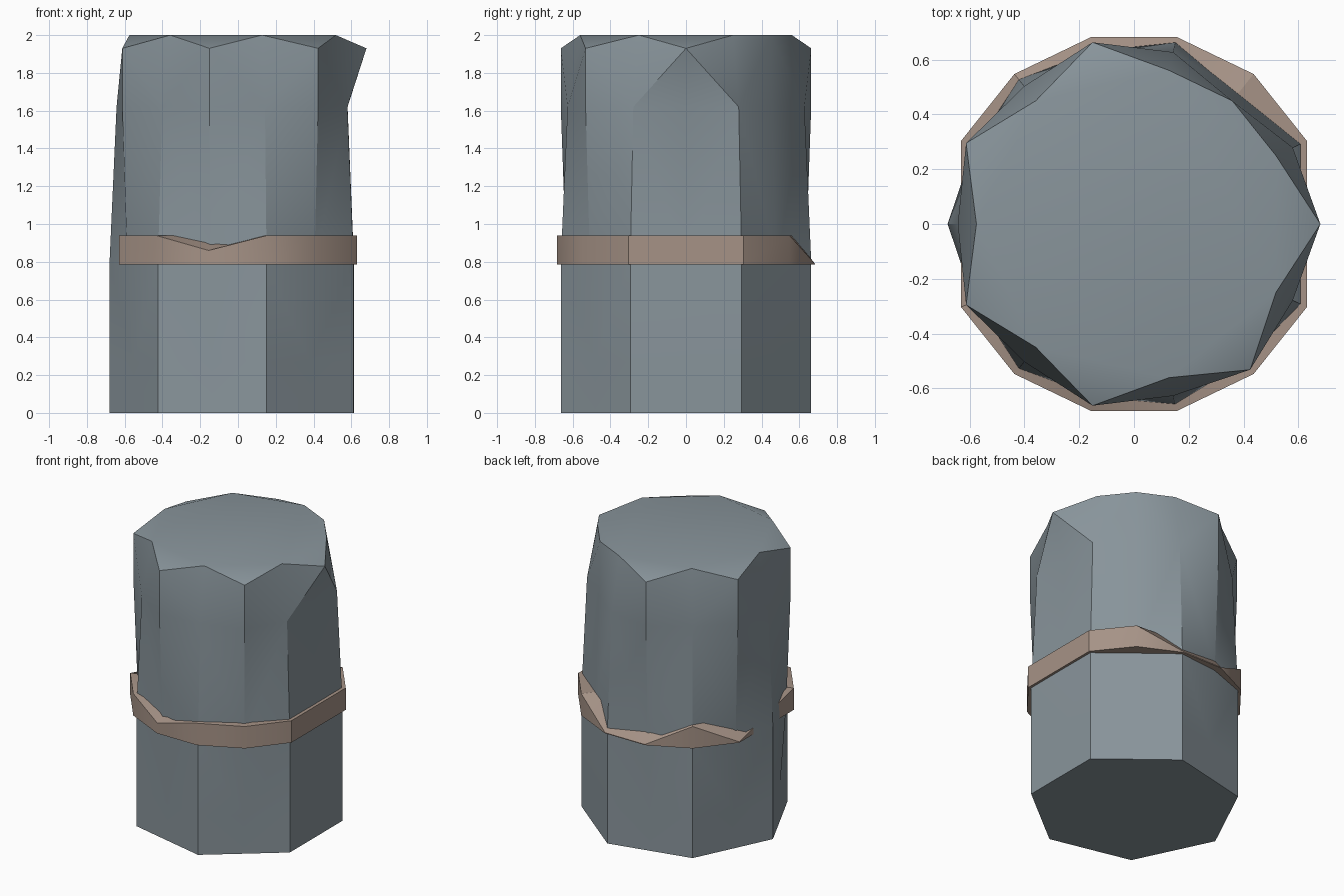
import bpy, bmesh
from math import cos, sin, pi, radians

cube = bpy.data.objects.get("Cube")
if cube:
    bpy.data.objects.remove(cube)

N = 14  # even steps lie on the upper heptagon, odd steps on the lower one


def material(name, rgb):
    m = bpy.data.materials.new(name)
    m.use_nodes = True
    m.diffuse_color = (*rgb, 1)
    m.node_tree.nodes["Principled BSDF"].inputs["Base Color"].default_value = (*rgb, 1)
    return m


def polar(k, r, z):
    a = 2 * pi * k / N
    return (r * cos(a), r * sin(a), z)


def finish(bm, name, mat):
    bmesh.ops.recalc_face_normals(bm, faces=bm.faces)
    mesh = bpy.data.meshes.new(name)
    bm.to_mesh(mesh)
    bm.free()
    mesh.materials.append(mat)
    ob = bpy.data.objects.new(name, mesh)
    bpy.context.collection.objects.link(ob)
    bpy.ops.object.select_all(action='DESELECT')
    ob.select_set(True)
    bpy.context.view_layer.objects.active = ob
    bpy.ops.object.shade_smooth_by_angle(angle=radians(30))
    return ob


stone = material("blue_grey_stone", (0.25, 0.30, 0.33))
leather = material("tan_band", (0.38, 0.29, 0.24))

# Pillar: a heptagon that twists into the opposite heptagon
FLAT = (0, 2)  # upper corners whose columns stay flush with the lower faces
levels = [(0, 0.68, 0.613, 0.613), (0.27, 0.68, 0.613, 0.613),
          (0.8, 0.68, 0.65, 0.614), (1.62, 0.643, 0.68, 0.58)]
bm = bmesh.new()
rings = []
for z, low, high, flush in levels:
    rings.append([bm.verts.new(polar(k, low if k % 2 else (flush if k in FLAT else high), z))
                  for k in range(N)])
bm.faces.new(rings[0])
for a, b in zip(rings, rings[1:]):
    for k in range(N):
        j = (k + 1) % N
        if k % 2:
            bm.faces.new((a[k], a[j], b[k]))
            bm.faces.new((a[j], b[j], b[k]))
        else:
            bm.faces.new((a[k], a[j], b[j]))
            bm.faces.new((a[k], b[j], b[k]))

# Crown: pointed corners below a flat top, with one corner worn away
crown = []
for k in range(N):
    worn = k % 2 or k == 2
    crown.append(bm.verts.new(polar(k, 0.575 if worn else 0.68, 2 if worn else 1.93)))
last = rings[-1]
for k in range(0, N, 2):
    for s in (-1, 1):
        j = (k + s) % N
        bm.faces.new((last[k], last[j], crown[k]))
        bm.faces.new((last[j], crown[j], crown[k]))
    bm.faces.new((crown[k - 1], crown[k], crown[k + 1]))
bm.faces.new(crown[1::2])
finish(bm, "pillar", stone)

# Band: a ring with a worn upper edge
WORN = {3: 0.79, 4: 0.79, 6: 0.79, 10: 0.86}
steps = [k for k in range(N) if k not in (0, 7)]
bm = bmesh.new()
loops = [[bm.verts.new(polar(k, r, z if z else WORN.get(k, 0.94))) for k in steps]
         for r, z in ((0.58, 0.785), (0.70, 0.785), (0.70, None), (0.58, 0.94))]
for i in range(4):
    a, b = loops[i], loops[(i + 1) % 4]
    for k in range(len(steps)):
        j = (k + 1) % len(steps)
        bm.faces.new((a[k], a[j], b[j], b[k]))
finish(bm, "band", leather)
